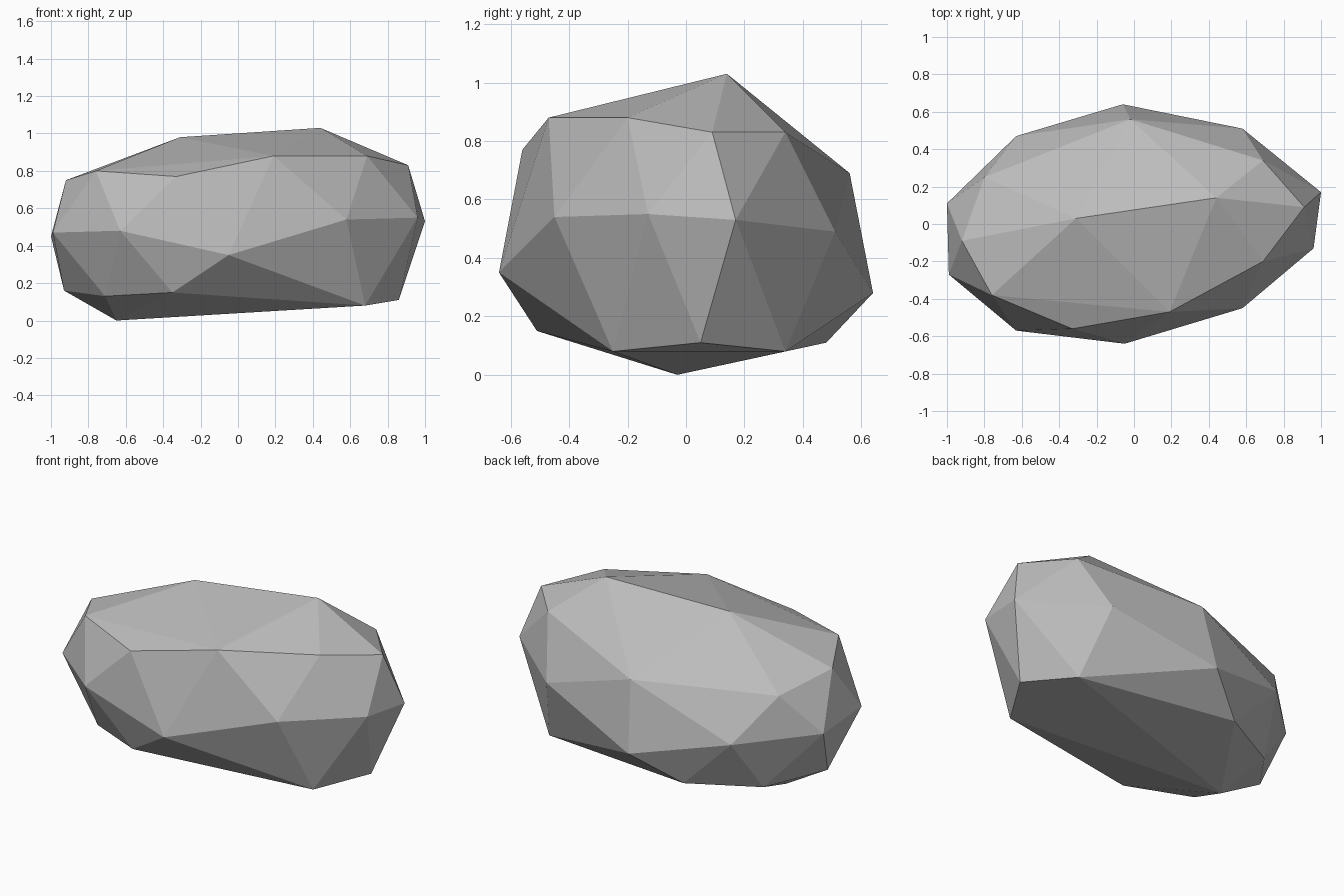
import bpy
import bmesh

# Remove the default object
cube = bpy.data.objects.get("Cube")
if cube:
    bpy.data.objects.remove(cube, do_unlink=True)


def make_material(name, colour):
    material = bpy.data.materials.new(name)
    material.use_nodes = True
    material.diffuse_color = colour
    material.node_tree.nodes["Principled BSDF"].inputs["Base Color"].default_value = colour
    return material


def make_chiselled_stone(name, rings, material):
    """Wrap a faceted convex skin around rings of chiselled corners."""
    mesh = bpy.data.meshes.new(name)
    bm = bmesh.new()
    for ring in rings:
        for corner in ring:
            bm.verts.new(corner)
    result = bmesh.ops.convex_hull(bm, input=bm.verts[:])
    unused = {item for item in result["geom_interior"] + result["geom_unused"]
              if isinstance(item, bmesh.types.BMVert) and item.is_valid}
    bmesh.ops.delete(bm, geom=list(unused), context="VERTS")
    bmesh.ops.recalc_face_normals(bm, faces=bm.faces[:])
    for face in bm.faces:
        face.smooth = False
    bm.to_mesh(mesh)
    bm.free()
    mesh.materials.append(material)
    stone = bpy.data.objects.new(name, mesh)
    bpy.context.collection.objects.link(stone)
    return stone


# Ridge along the top
ridge = [(-.31, .03, .98), (.44, .14, 1.03)]

# Shoulder corners around the ridge
shoulder = [(.91, .09, .83), (.69, .34, .83), (-.02, .56, .69),
            (-.8, .25, .68), (-.92, -.09, .75), (-.76, -.38, .8),
            (-.33, -.56, .77), (.19, -.47, .88), (.69, -.2, .88)]

# Widest corners around the waist
waist = [(1, .17, .53), (.58, .51, .49), (-.06, .64, .28),
         (-.63, .47, .42), (-1, .11, .45), (-.99, -.27, .47),
         (-.63, -.57, .48), (-.05, -.64, .35), (.58, -.45, .54),
         (.96, -.13, .55)]

# Corners of the underside, with its lowest point last
foot = [(.86, .05, .11), (.68, .34, .08), (-.32, .48, .11),
        (-.71, .27, .11), (-.93, -.03, .16), (-.71, -.33, .13),
        (-.35, -.51, .15), (.68, -.25, .08), (-.65, -.03, 0)]

stone_grey = make_material("stone grey", (.5, .5, .5, 1))
make_chiselled_stone("boulder", [ridge, shoulder, waist, foot], stone_grey)
